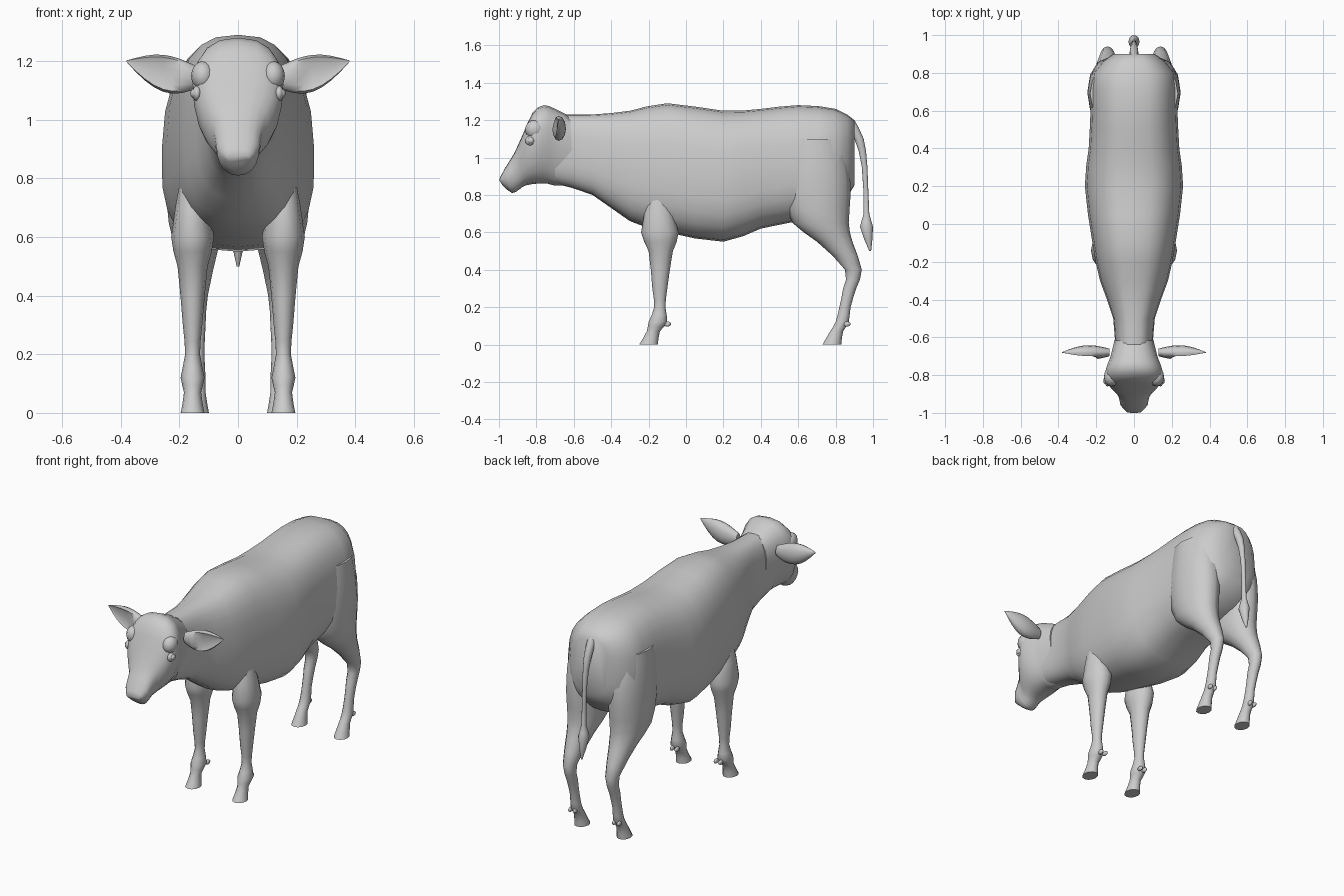
import bpy, bmesh
from math import sin, cos, pi, radians
from mathutils import Vector

default_cube = bpy.data.objects.get("Cube")
if default_cube:
    bpy.data.objects.remove(default_cube, do_unlink=True)

hide = bpy.data.materials.new("plain grey hide")
hide.use_nodes = True
grey = (.6, .6, .6, 1)
hide.diffuse_color = grey
hide.node_tree.nodes["Principled BSDF"].inputs["Base Color"].default_value = grey


def finish(name, bm, mirrored):
    """Turn a bmesh into a smooth shaded object, optionally mirrored across x."""
    bmesh.ops.recalc_face_normals(bm, faces=bm.faces)
    mesh = bpy.data.meshes.new(name)
    bm.to_mesh(mesh)
    bm.free()
    mesh.materials.append(hide)
    obj = bpy.data.objects.new(name, mesh)
    bpy.context.collection.objects.link(obj)
    bpy.ops.object.select_all(action="DESELECT")
    obj.select_set(True)
    bpy.context.view_layer.objects.active = obj
    bpy.ops.object.shade_smooth_by_angle(angle=radians(60))
    if mirrored:
        mirror = obj.modifiers.new("both sides", "MIRROR")
        mirror.use_mirror_merge = False


def skin(name, loops, mirrored=False):
    """Bridge a list of point loops and cap both ends."""
    bm = bmesh.new()
    rows = [[bm.verts.new(point) for point in loop] for loop in loops]
    for low, high in zip(rows, rows[1:]):
        for i in range(len(low)):
            bm.faces.new((low[i - 1], low[i], high[i], high[i - 1]))
    bm.faces.new(rows[0])
    bm.faces.new(rows[-1])
    finish(name, bm, mirrored)


def refine(rings):
    """Insert a smoothly interpolated ring between each pair of rings."""
    rings = [Vector(ring) for ring in rings]
    result = [rings[0]]
    for i in range(len(rings) - 1):
        before = rings[max(i - 1, 0)]
        start, end = rings[i], rings[i + 1]
        after = rings[min(i + 2, len(rings) - 1)]
        middle = (start + end) / 2 + (start + end - before - after) / 16
        result += [middle, end]
    return result


def signed_power(value, exponent):
    return abs(value) ** exponent * (1 if value >= 0 else -1)


def loft(name, rings, centre=0, sides=16, square=2, skew=0, mirrored=False):
    """Each ring: one edge (y, z), opposite edge (y, z), half width."""
    loops = []
    for ya, za, yb, zb, width in refine(rings):
        middle = Vector((centre, (ya + yb) / 2, (za + zb) / 2))
        arm = Vector((0, ya - yb, za - zb)) / 2
        loop = []
        for i in range(sides):
            turn = 2 * pi * i / sides
            along = signed_power(cos(turn), 2 / square)
            across = signed_power(sin(turn), 2 / square) * (1 + skew * along)
            loop.append(middle + arm * along + Vector((across * width, 0, 0)))
        loops.append(loop)
    skin(name, loops, mirrored)


def limb(name, centre, sections, mirrored=True):
    """Each section: height, front edge, back edge; thick parts are flatter."""
    rings = []
    for z, front, back in sections:
        radius = (back - front) / 2
        rings.append((front, z, back, z, .9 * radius * (1 - 1.9 * radius)))
    loft(name, rings, centre, sides=12, mirrored=mirrored)


def ball(name, centre, scale):
    """Mirrored squashed sphere."""
    bm = bmesh.new()
    bmesh.ops.create_uvsphere(bm, u_segments=12, v_segments=8, radius=1)
    bmesh.ops.scale(bm, vec=scale, verts=bm.verts)
    bmesh.ops.translate(bm, vec=centre, verts=bm.verts)
    finish(name, bm, mirrored=True)


# Trunk and neck: y, top, bottom, half width
trunk = [(-.7, 1.23, .86, .1), (-.5, 1.23, .8, .11), (-.3, 1.25, .66, .18),
         (-.1, 1.29, .6, .22), (.2, 1.25, .55, .26), (.4, 1.26, .62, .24),
         (.6, 1.28, .66, .23), (.8, 1.26, .72, .22), (.9, 1.2, .85, .11)]
loft("body", [(y, top, y, low, width) for y, top, low, width in trunk],
     sides=24, square=2.7, skew=-.05)

# Head tapering to the muzzle, with a narrow jaw
loft("head", [(-.62, 1.22, -.6, .85, .1), (-.7, 1.26, -.7, .85, .12),
              (-.76, 1.28, -.74, .86, .14), (-.82, 1.24, -.8, .86, .15),
              (-.87, 1.13, -.86, .85, .12), (-.92, 1.02, -.89, .83, .08),
              (-.97, .94, -.93, .81, .07), (-1, .88, -.98, .85, .04)],
     sides=20, square=2.4, skew=.2)

# Straight front legs
limb("front_leg", .155, [(.8, -.2, -.1), (.6, -.24, -.04), (.5, -.2, -.07),
                         (.3, -.18, -.1), (.2, -.17, -.11), (.12, -.2, -.1),
                         (.07, -.21, -.14), (0, -.25, -.15)])

# Hind legs with broad thighs and angled hocks
limb("hind_leg", .14, [(1.1, .55, .83), (.95, .52, .87), (.8, .52, .88),
                       (.65, .57, .87), (.55, .7, .89), (.4, .85, .94),
                       (.3, .84, .91), (.2, .82, .88), (.12, .8, .87),
                       (.07, .77, .84), (0, .73, .83)])

# Tail with a pointed tuft
limb("tail", 0, [(1.2, .84, .9), (1.1, .9, .95), (.95, .94, .97),
                 (.7, .95, .98), (.63, .93, 1), (.5, .98, .99)], mirrored=False)

# Leaf shaped ears, hollow at the front
ear_loops = []
steps = 8
for step in range(steps + 1):
    u = step / steps
    high = .03 * (1 - u) + .045 * sin(pi * u) + .003
    loop = []
    for i in range(12):
        turn = pi * i / 6
        hollow = .3 if sin(turn) < -.6 and .3 < u < .9 else 1
        loop.append((.13 + u / 4, -.68 + high * .6 * sin(turn) * hollow,
                     1.145 + .055 * u * u + high * cos(turn)))
    ear_loops.append(loop)
skin("ear", ear_loops, mirrored=True)

# Eyes set in raised lids, and brow bumps
ball("eyelid", (.14, -.83, 1.09), (.016, .03, .026))
ball("eye", (.147, -.83, 1.09), (.016, .02, .017))
ball("brow", (.12, -.81, 1.15), (.04, .05, .05))

# Pairs of dew claws behind each fetlock
for end, y in (("front", -.1), ("hind", .86)):
    for side, x in (("inner", .13), ("outer", .16)):
        ball(f"{side}_{end}_dew_claw", (x, y, .11), (.01, .02, .014))
